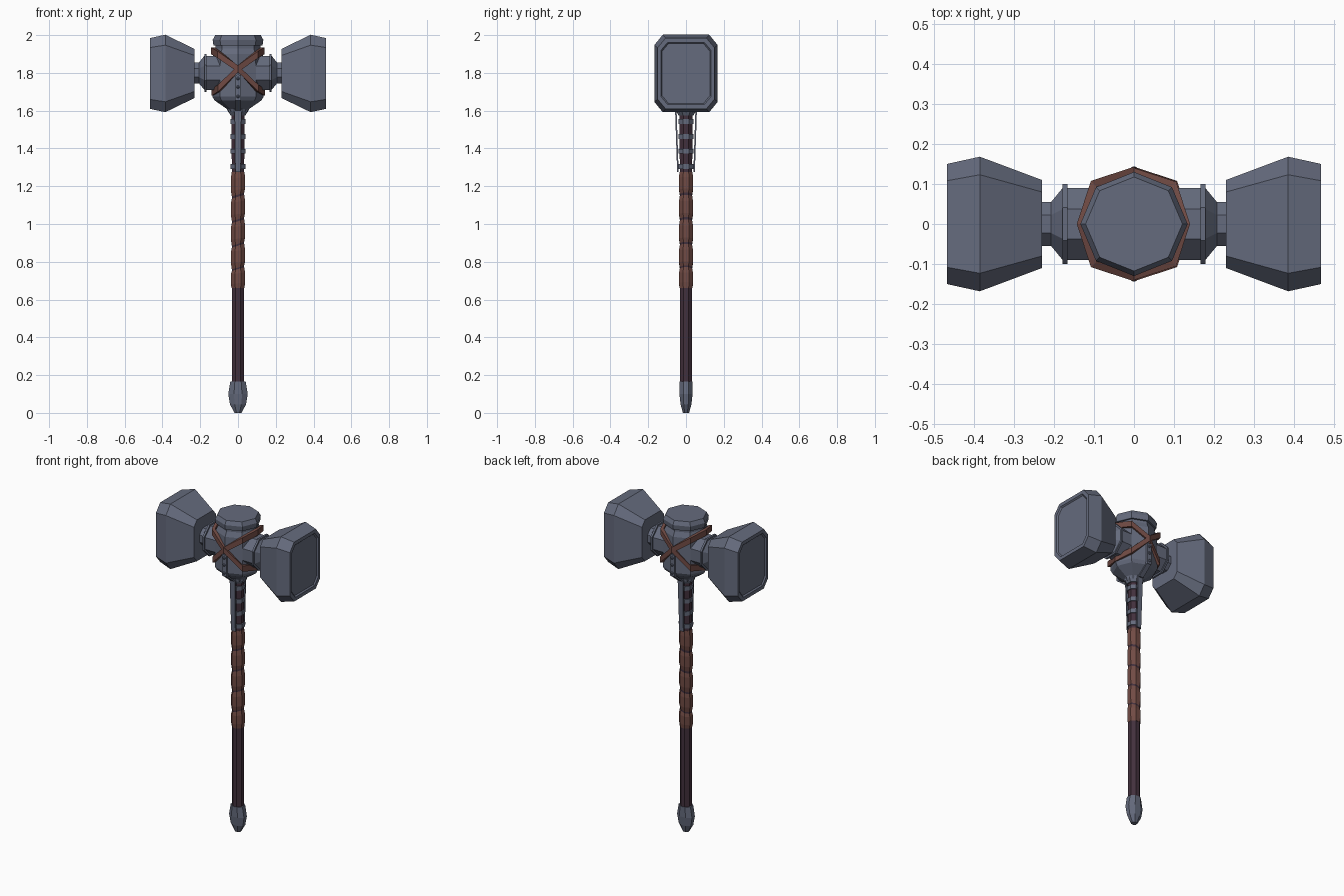
import bpy, bmesh, math
from mathutils import Vector

if "Cube" in bpy.data.objects:
    bpy.data.objects.remove(bpy.data.objects["Cube"])


def material(name, col):
    m = bpy.data.materials.new(name)
    m.diffuse_color = (*col, 1)
    m.use_nodes = True
    m.node_tree.nodes["Principled BSDF"].inputs["Base Color"].default_value = m.diffuse_color
    return m


STEEL = material("blue_grey_steel", (0.13, 0.147, 0.205))
LEATHER = material("brown_leather", (0.165, 0.07, 0.058))
WOOD = material("dark_purple_wood", (0.055, 0.03, 0.046))


def loft(name, rings, mat, cyclic=False):
    """Skin a list of equal-length vertex rings, capped unless cyclic."""
    bm = bmesh.new()
    rows = [[bm.verts.new(p) for p in r] for r in rings]
    n = len(rows[0])
    pairs = list(zip(rows, rows[1:])) + ([(rows[-1], rows[0])] if cyclic else [])
    for a, b in pairs:
        for i in range(n):
            j = (i + 1) % n
            bm.faces.new((a[i], a[j], b[j], b[i]))
    if not cyclic:
        bm.faces.new(rows[0][::-1])
        bm.faces.new(rows[-1])
    bmesh.ops.recalc_face_normals(bm, faces=bm.faces)
    me = bpy.data.meshes.new(name)
    bm.to_mesh(me)
    bm.free()
    me.materials.append(mat)
    ob = bpy.data.objects.new(name, me)
    bpy.context.collection.objects.link(ob)
    return ob


def ring_z(z, rx, ry=None, n=8, off=0.0, tilt=0.0):
    """Horizontal polygon ring, optionally tilted along x."""
    ry = rx if ry is None else ry
    out = []
    for i in range(n):
        a = 2 * math.pi * i / n + off
        out.append((rx * math.cos(a), ry * math.sin(a), z + tilt * math.cos(a)))
    return out


def ring_x(x, hy, hz, cy, cz, zc):
    """Chamfered rectangle ring facing along x."""
    pts = [(hy, hz - cz), (hy - cy, hz), (cy - hy, hz), (-hy, hz - cz),
           (-hy, cz - hz), (cy - hy, -hz), (hy - cy, -hz), (hy, cz - hz)]
    return [(x, y, zc + z) for y, z in pts]


def box(name, cx, cy0, cy1, w0, w1, z0, z1, t, mat):
    """Thin plate leaning between two heights."""
    rings = []
    for z, y, w in ((z0, cy0, w0), (z1, cy1, w1)):
        rings.append([(cx - w, y - t, z), (cx + w, y - t, z), (cx + w, y + t, z), (cx - w, y + t, z)])
    return loft(name, rings, mat)


ZH = 1.797
for side, s in (("right", 1), ("left", -1)):
    # hammer heads with recessed striking faces
    prof = [(0.23, 0.11, 0.13, 0.03, 0.035), (0.385, 0.168, 0.205, 0.045, 0.055),
            (0.467, 0.15, 0.187, 0.042, 0.05), (0.467, 0.132, 0.165, 0.035, 0.042),
            (0.459, 0.126, 0.158, 0.033, 0.04)]
    loft(side + "_head", [ring_x(s * x, a, b, c, d, ZH) for x, a, b, c, d in prof], STEEL)
    # side neck: tube, flange ring, cone, thin pin
    prof = [(0.05, 0.09), (0.166, 0.09), (0.166, 0.1), (0.178, 0.1), (0.178, 0.09),
            (0.207, 0.055), (0.24, 0.055)]
    loft(side + "_neck", [ring_x(s * x, r, r, r * 0.586, r * 0.586, ZH + 0.003) for x, r in prof], STEEL)

# central body, octagonal with points on the axes
prof = [(1.59, 0.05), (1.61, 0.06), (1.655, 0.125), (1.675, 0.136), (1.90, 0.132), (1.93, 0.118), (1.945, 0.118),
        (1.945, 0.13), (1.975, 0.134), (2.0, 0.121)]
loft("central_body", [ring_z(z, r, r * 0.97) for z, r in prof], STEEL)

# crossed leather straps
HEIGHTS = [1.0, 0.78, 0.0, -0.82, -1.0, -0.82, 0.0, 0.78]
for name, s, grow in (("strap_a", 1, 0.0), ("strap_b", -1, 0.003)):
    rings = []
    for i in range(8):
        a = i * math.pi / 4
        h = HEIGHTS[i] if s > 0 else HEIGHTS[(4 - i) % 8]
        z = 1.822 + h * (0.095 if h > 0 else 0.125)
        r = (0.149 if i % 2 else 0.14) + grow
        c, d = math.cos(a), math.sin(a)
        rings.append([(c * q, d * q, z + k) for q, k in
                      ((r - 0.02, -0.018), (r, -0.018), (r, 0.018), (r - 0.02, 0.018))])
    loft(name, rings, LEATHER, cyclic=True)

# riveted plates and long strips on front and back
for side, s in (("front", -1), ("back", 1)):
    box(side + "_plate", 0, s * 0.129, s * 0.129, 0.015, 0.015, 1.655, 1.79, 0.007, STEEL)
    box(side + "_plate_foot", 0, s * 0.058, s * 0.129, 0.015, 0.015, 1.60, 1.657, 0.007, STEEL)
    box(side + "_strip", 0, s * 0.043, s * 0.054, 0.014, 0.018, 1.275, 1.61, 0.004, STEEL)
    for k, z in enumerate((1.675, 1.725, 1.77)):
        rv = []
        for y, r in ((0.13, 0.009), (0.139, 0.009), (0.143, 0.004)):
            rv.append([(r * math.cos(i * math.pi / 3), s * y, z + r * math.sin(i * math.pi / 3)) for i in range(6)])
        loft(f"{side}_rivet_{k}", rv, STEEL)

# shaft
O = math.pi / 8
loft("shaft", [ring_z(0.14, 0.035, off=O), ring_z(1.62, 0.036, off=O)], WOOD)

# steel bands on the upper shaft and collar below the body
for k, z in enumerate((1.305, 1.385, 1.463, 1.543)):
    loft(f"shaft_band_{k}", [ring_z(z - 0.013, 0.042, off=O), ring_z(z + 0.013, 0.043, off=O)], STEEL)
loft("collar", [ring_z(1.575, 0.043, off=O), ring_z(1.595, 0.054, off=O), ring_z(1.62, 0.054, off=O)], STEEL)

# twisted leather grip made of bulging wraps
cuts = [0.66, 0.765, 0.89, 1.02, 1.15, 1.275]
rings = []
for k, z in enumerate(cuts):
    end = k in (0, len(cuts) - 1)
    rings.append(ring_z(z, 0.037 if end else 0.0345, off=O, tilt=0 if end else 0.012))
    if k < len(cuts) - 1:
        h = cuts[k + 1] - z
        rings.append(ring_z(z + 0.25 * h, 0.0405, off=O, tilt=0.006))
        rings.append(ring_z(z + 0.75 * h, 0.0405, off=O, tilt=0.006))
loft("leather_grip", rings, LEATHER)

# pommel, wider from the front than from the side
prof = [(0.0, 0.02, 0.018), (0.045, 0.046, 0.031), (0.1, 0.056, 0.038), (0.165, 0.044, 0.038)]
loft("pommel", [ring_z(z, a, b, off=O) for z, a, b in prof], STEEL)
